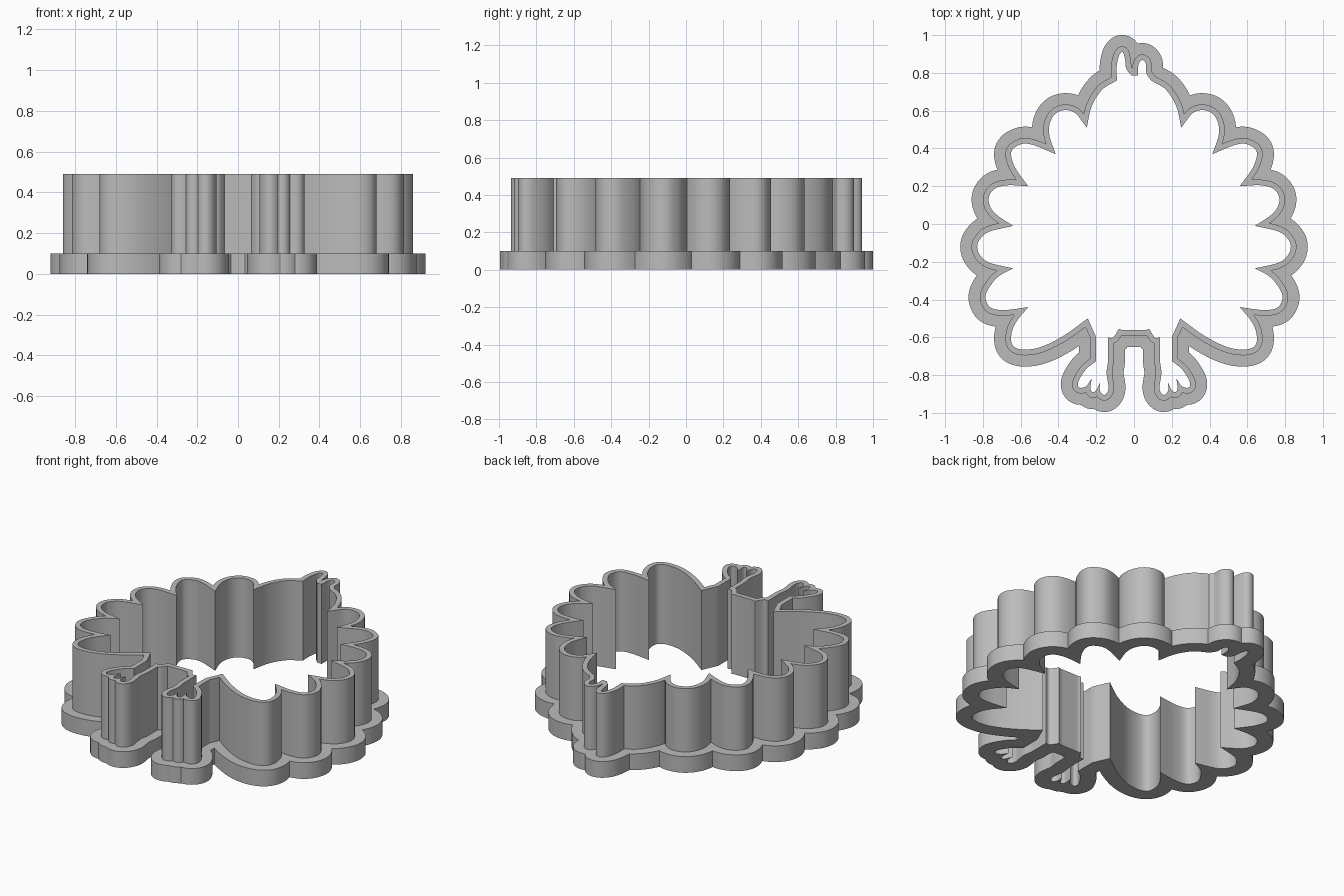
import bpy, bmesh, math
from mathutils import Vector
from mathutils.geometry import intersect_line_line_2d, intersect_point_line

WALL, RIM = 0.03, 0.09           # outward thickness of blade and flange
RIM_TOP, BLADE_TOP = 0.10, 0.49

if "Cube" in bpy.data.objects:
    bpy.data.objects.remove(bpy.data.objects["Cube"], do_unlink=True)

# Feathered side: each arc runs smoothly from one sharp cusp to the next
side_arcs = [
    [(.09, .76), (.17, .71), (.225, .62), (.25, .51)],
    [(.25, .51), (.315, .59), (.385, .6), (.435, .56), (.45, .48), (.415, .37)],
    [(.415, .37), (.54, .42), (.605, .42), (.65, .38), (.63, .3), (.56, .2)],
    [(.56, .2), (.67, .205), (.74, .185), (.77, .13), (.74, .06), (.64, -.01)],
    [(.64, -.01), (.765, -.04), (.815, -.08), (.83, -.12), (.815, -.165),
     (.765, -.205), (.64, -.235)],
    [(.64, -.235), (.72, -.28), (.775, -.35), (.785, -.4), (.755, -.445),
     (.68, -.455), (.56, -.44)],
    [(.56, -.44), (.625, -.52), (.65, -.59), (.64, -.645), (.585, -.665),
     (.49, -.65), (.37, -.59), (.245, -.5)],
]

# Leg, three toes and the notch between the legs
leg_arcs = [
    [(.245, -.5), (.2, -.6)],
    [(.2, -.6), (.2, -.725)],
    [(.2, -.725), (.255, -.77), (.295, -.835), (.29, -.865), (.255, -.86), (.225, -.82)],
    [(.225, -.82), (.23, -.87), (.22, -.89), (.2, -.88), (.18, -.84)],
    [(.18, -.84), (.18, -.885), (.155, -.905), (.135, -.87), (.145, -.79), (.137, -.725)],
    [(.137, -.725), (.137, -.6)],
    [(.137, -.6), (.11, -.6), (.08, -.555)],
    [(.08, -.555), (.065, -.56)],
]

# Two uneven tufts at the top
tuft_arcs = [
    [(-.09, .76), (-.092, .83), (-.08, .89), (-.06, .91), (-.047, .87), (-.04, .82), (-.01, .785)],
    [(-.01, .785), (.02, .785)],
    [(.02, .785), (.023, .84), (.042, .868), (.062, .85), (.065, .8), (.09, .76)],
]


def smooth_arc(points, steps=6):
    """Catmull-Rom samples along the points, leaving out the last one."""
    p = [Vector(q) for q in points]
    p = [2 * p[0] - p[1]] + p + [2 * p[-1] - p[-2]]
    out = []
    for a, b, c, d in zip(p, p[1:], p[2:], p[3:]):
        for k in range(steps):
            t = k / steps
            out.append(b + (c - a) * t / 2 + (a * 2 - b * 5 + c * 4 - d) * t * t / 2
                       + (b * 3 - a - c * 3 + d) * t ** 3 / 2)
    return out


def make_outline():
    half = side_arcs + leg_arcs
    mirrored = [[(-x, y) for x, y in reversed(arc)] for arc in reversed(half)]
    bridge = [half[-1][-1], mirrored[0][0]]
    loop = []
    for arc in half + [bridge] + mirrored + tuft_arcs:
        loop += smooth_arc(arc)
    return loop


def distance(p, a, b):
    q, t = intersect_point_line(p, a, b)
    q = Vector(q[:2])
    return (p - (a if t < 0 else b if t > 1 else q)).length


def grow(loop, d):
    """Outward offset of a clockwise loop: round corners, sharp notches."""
    n = len(loop)
    dirs = [(loop[(i + 1) % n] - loop[i]).normalized() for i in range(n)]
    raw = []
    for i, p in enumerate(loop):
        n0, n1 = (Vector((-v.y, v.x)) for v in (dirs[i - 1], dirs[i]))
        turn = math.atan2(n0.x * n1.y - n0.y * n1.x, n0.dot(n1))
        if turn < -0.15:
            steps = math.ceil(-turn / 0.15)
            for k in range(steps + 1):
                a = turn * k / steps
                c, s = math.cos(a), math.sin(a)
                raw.append(p + d * Vector((n0.x * c - n0.y * s, n0.x * s + n0.y * c)))
        else:
            raw.append(p + d * (n0 + n1).normalized())
    edges = [(loop[i - 1], loop[i]) for i in range(n)]
    keep = [i for i, p in enumerate(raw)
            if all(distance(p, a, b) > d * 0.985 for a, b in edges)]
    out = []
    for i, j in zip(keep, keep[1:] + keep[:1]):
        out.append(raw[i])
        if (i + 1) % len(raw) != j:
            hit = intersect_line_line_2d(raw[i], raw[(i + 1) % len(raw)], raw[j - 1], raw[j])
            if hit:
                out.append(Vector(hit[:2]))
    return out


def ring(name, inner, outer, z0, z1, material):
    """Solid band between two loops, from height z0 to z1."""
    curve = bpy.data.curves.new(name + "_profile", 'CURVE')
    curve.dimensions, curve.fill_mode = '2D', 'BOTH'
    curve.extrude = (z1 - z0) / 2
    for loop in (outer, inner):
        spline = curve.splines.new('POLY')
        spline.points.add(len(loop) - 1)
        for point, p in zip(spline.points, loop):
            point.co = (p.x, p.y, 0, 1)
        spline.use_cyclic_u = True
    obj = bpy.data.objects.new(name, curve)
    bpy.context.collection.objects.link(obj)
    bpy.ops.object.select_all(action='DESELECT')
    obj.select_set(True)
    bpy.context.view_layer.objects.active = obj
    bpy.ops.object.convert(target='MESH')
    obj = bpy.context.object
    obj.name = name
    bm = bmesh.new()
    bm.from_mesh(obj.data)
    bmesh.ops.remove_doubles(bm, verts=bm.verts, dist=0.0002)
    bmesh.ops.translate(bm, verts=bm.verts, vec=(0, 0, (z0 + z1) / 2))
    bmesh.ops.recalc_face_normals(bm, faces=bm.faces)
    bm.to_mesh(obj.data)
    bm.free()
    obj.data.materials.clear()
    obj.data.materials.append(material)
    bpy.ops.object.shade_smooth_by_angle(angle=math.radians(30))


grey = bpy.data.materials.new("plain_grey")
grey.use_nodes = True
grey.diffuse_color = (0.5, 0.5, 0.5, 1)
grey.node_tree.nodes["Principled BSDF"].inputs["Base Color"].default_value = (0.5, 0.5, 0.5, 1)

outline = make_outline()
ring("base_flange", outline, grow(outline, RIM), 0, RIM_TOP, grey)
ring("cutter_wall", outline, grow(outline, WALL), RIM_TOP, BLADE_TOP, grey)
